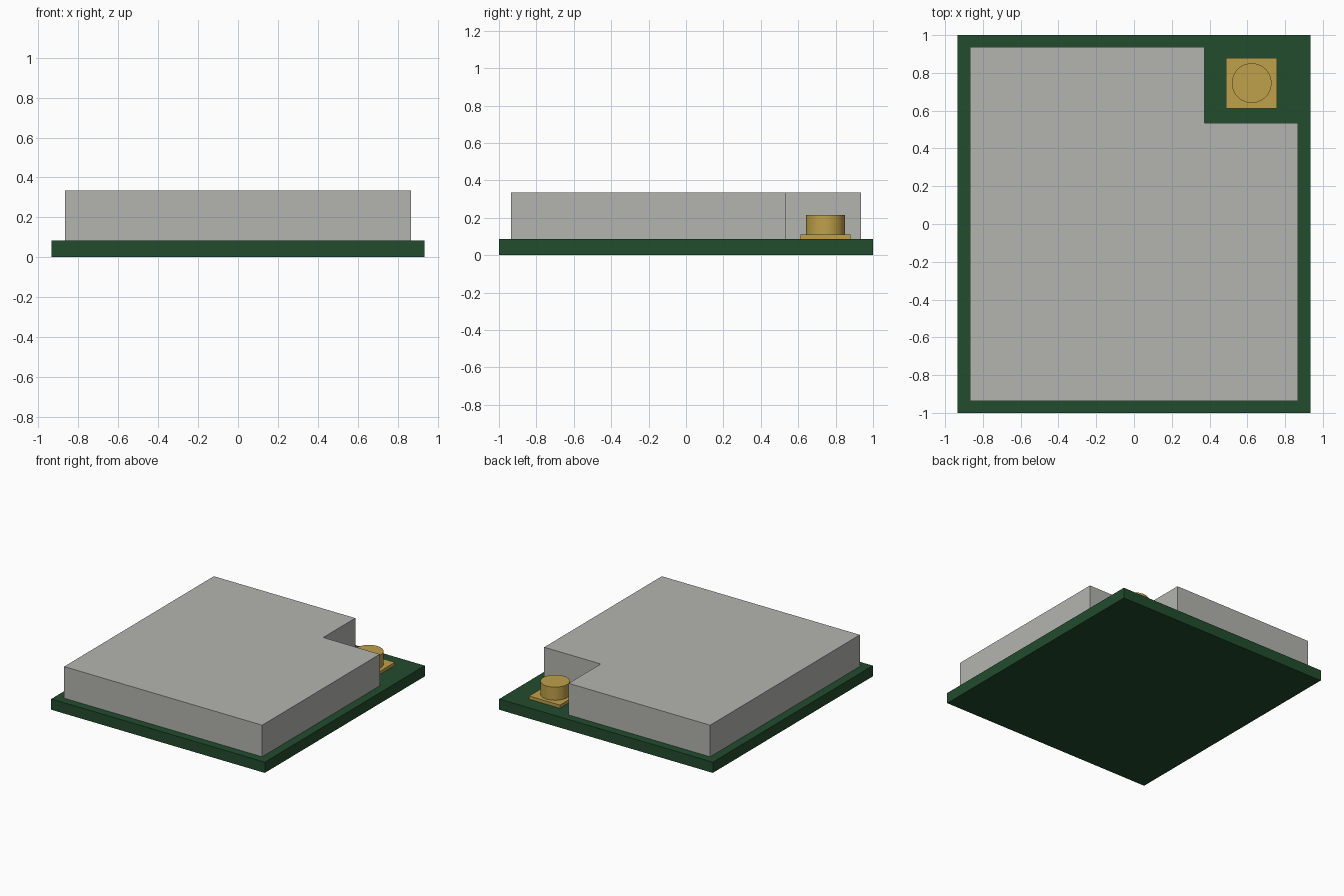
import bpy
import bmesh
import math

cube = bpy.data.objects.get("Cube")
if cube:
    bpy.data.objects.remove(cube, do_unlink=True)


def material(name, rgb):
    mat = bpy.data.materials.new(name)
    mat.use_nodes = True
    colour = (*rgb, 1.0)
    mat.diffuse_color = colour
    mat.node_tree.nodes["Principled BSDF"].inputs["Base Color"].default_value = colour
    return mat


def extrude_outline(name, outline, z0, z1, mat):
    """Solid prism from a flat counter-clockwise outline."""
    bm = bmesh.new()
    base = bm.faces.new([bm.verts.new((x, y, z0)) for x, y in outline])
    result = bmesh.ops.extrude_face_region(bm, geom=[base], use_keep_orig=True)
    top = [v for v in result["geom"] if isinstance(v, bmesh.types.BMVert)]
    bmesh.ops.translate(bm, verts=top, vec=(0, 0, z1 - z0))
    bmesh.ops.recalc_face_normals(bm, faces=bm.faces)
    mesh = bpy.data.meshes.new(name)
    bm.to_mesh(mesh)
    bm.free()
    mesh.materials.append(mat)
    obj = bpy.data.objects.new(name, mesh)
    bpy.context.collection.objects.link(obj)
    return obj


def rectangle(cx, cy, w, d):
    return [(cx + sx * w / 2, cy + sy * d / 2)
            for sx, sy in ((-1, -1), (1, -1), (1, 1), (-1, 1))]


green = material("board green", (0.016, 0.072, 0.027))
silver = material("shield grey", (0.455, 0.455, 0.43))
gold = material("connector gold", (0.52, 0.355, 0.07))

BOARD_TOP = 0.085
SOCKET = (0.623, 0.746)

# Circuit board
extrude_outline("circuit_board", rectangle(0, 0, 1.87, 2.0), 0, BOARD_TOP, green)

# Metal shield with a notch at the back left corner
X, Y = 0.867, 0.936
shield = [(-X, -Y), (X, -Y), (X, 0.535), (0.372, 0.535), (0.372, Y), (-X, Y)]
extrude_outline("shield_can", shield, BOARD_TOP, 0.335, silver)

# Antenna connector: square pad and round barrel
extrude_outline("connector_base", rectangle(*SOCKET, 0.27, 0.267), BOARD_TOP, 0.11, gold)
bpy.ops.mesh.primitive_cylinder_add(vertices=48, radius=0.105, depth=0.104,
                                    location=(*SOCKET, 0.162))
barrel = bpy.context.object
barrel.name = "connector_barrel"
barrel.data.materials.append(gold)
bpy.ops.object.shade_smooth_by_angle(angle=math.radians(30))
